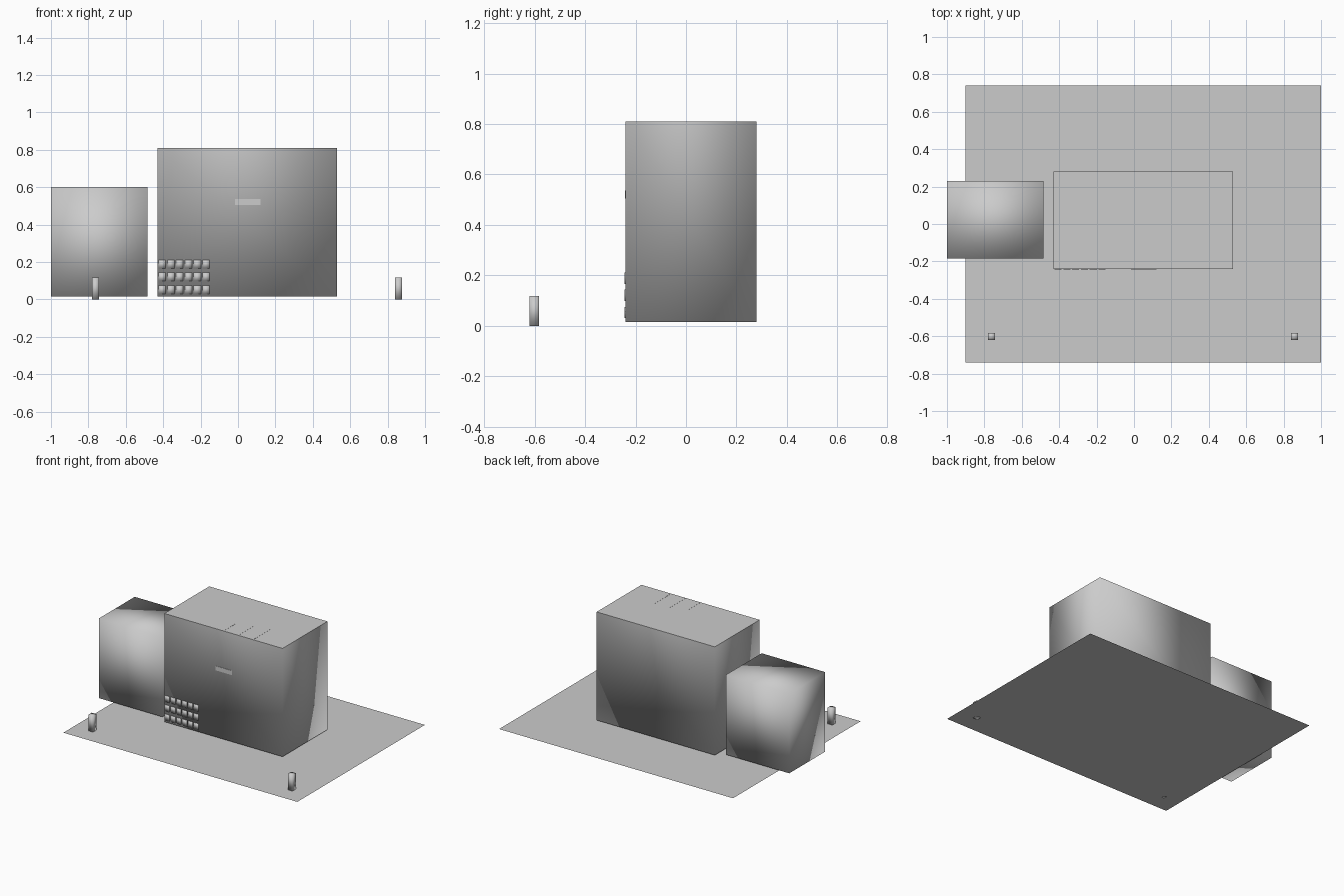
import bpy, bmesh

if "Cube" in bpy.data.objects:
    bpy.data.objects.remove(bpy.data.objects["Cube"])

grey = bpy.data.materials.new("plain_grey")
grey.diffuse_color = (0.6, 0.6, 0.6, 1)
grey.use_nodes = True
grey.node_tree.nodes["Principled BSDF"].inputs["Base Color"].default_value = grey.diffuse_color


def box(name, lo, hi, smooth=False, open_top=False):
    """Box between two corners, optionally smooth-shaded or without its top."""
    bm = bmesh.new()
    bmesh.ops.create_cube(bm, size=1)
    for v in bm.verts:
        for i in range(3):
            v.co[i] = lo[i] if v.co[i] < 0 else hi[i]
    if open_top:
        top = [f for f in bm.faces if f.normal.z > 0.9]
        bmesh.ops.delete(bm, geom=top, context='FACES_ONLY')
    return finish(name, bm, smooth)


def plate(name, x0, x1, y0, y1, z):
    """Single flat face pointing up."""
    bm = bmesh.new()
    bm.faces.new([bm.verts.new((x, y, z)) for x, y in
                  ((x0, y0), (x1, y0), (x1, y1), (x0, y1))])
    return finish(name, bm, False)


def finish(name, bm, smooth):
    for f in bm.faces:
        f.smooth = smooth
    me = bpy.data.meshes.new(name)
    bm.to_mesh(me)
    bm.free()
    me.materials.append(grey)
    ob = bpy.data.objects.new(name, me)
    bpy.context.collection.objects.link(ob)
    return ob


# ground sheet
plate("ground_sheet", -0.9, 1.0, -0.74, 0.74, 0.0)

# main building: softly shaded walls with a flat roof in two halves
box("main_walls", (-0.43, -0.24, 0.015), (0.53, 0.28, 0.81), True, True)
plate("roof_front", -0.43, 0.53, -0.24, 0.02, 0.81)
plate("roof_back", -0.43, 0.53, 0.02, 0.28, 0.81)

# side building
box("side_building", (-1.0, -0.185, 0.015), (-0.485, 0.23, 0.60), True)

# name-plate panel on the front wall
box("front_panel", (-0.015, -0.242, 0.505), (0.12, -0.238, 0.537))

# thin roof seams over the front half
for i in range(3):
    x = 0.05 + i * 0.12
    box(f"roof_seam_{i}", (x - 0.002, -0.239, 0.8095),
        (x + 0.002, -0.09 + i * 0.03, 0.8108))

# patch of slightly raised bricks at the lower left of the front
for row in range(3):
    z = 0.03 + row * 0.068
    for col in range(6):
        x = -0.425 + col * 0.047
        box(f"brick_{row}_{col}", (x, -0.243, z),
            (x + 0.038, -0.238, z + 0.045), True)

# two short posts near the front edge
for side, x in (("left", -0.762), ("right", 0.858)):
    box(f"post_{side}", (x - 0.019, -0.62, 0.0),
        (x + 0.019, -0.582, 0.118), True)
